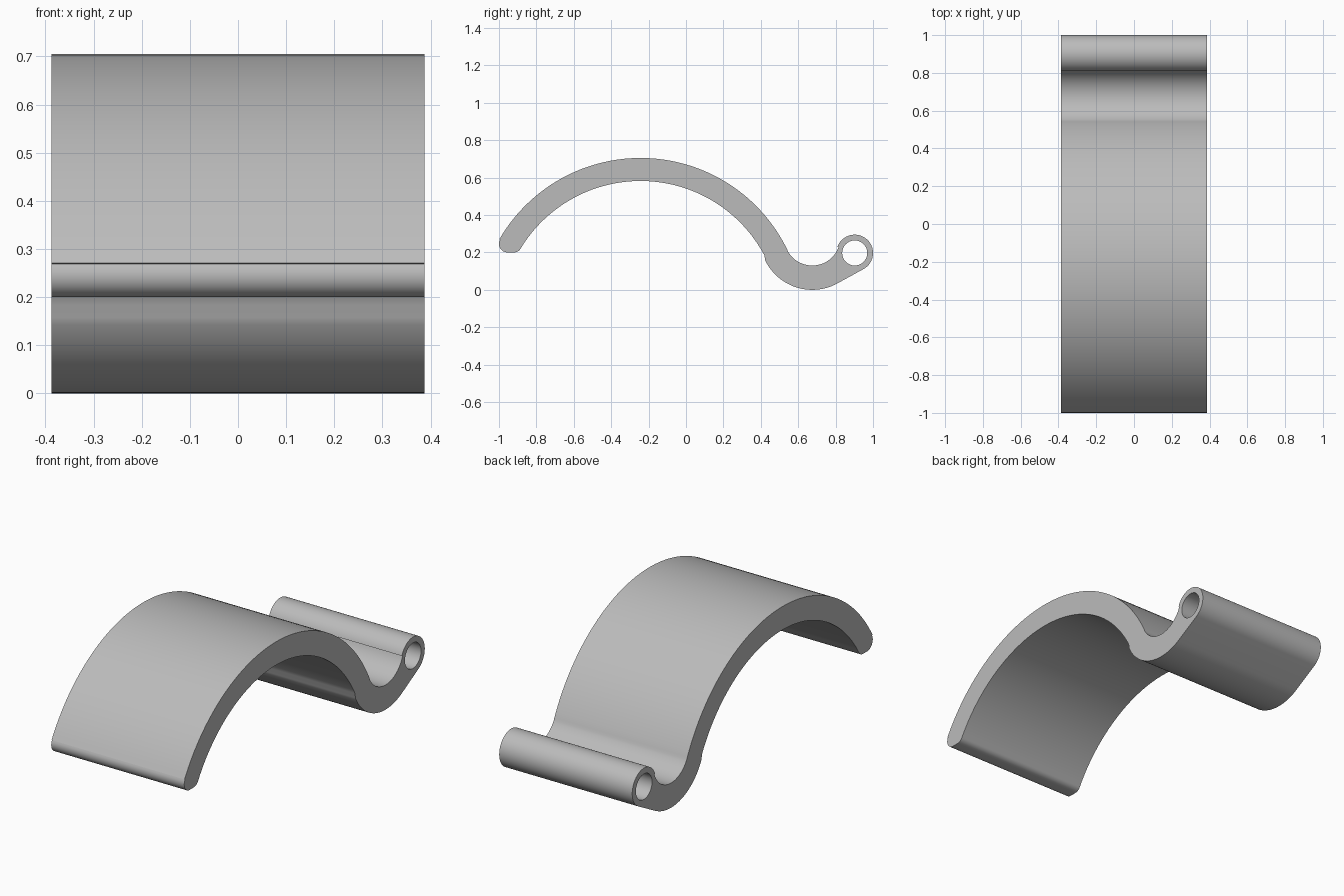
import bpy, bmesh
from math import radians, cos, sin, pi

cube = bpy.data.objects.get("Cube")
if cube:
    bpy.data.objects.remove(cube, do_unlink=True)

HALF_WIDTH = 0.387

steel = bpy.data.materials.new("plain grey")
steel.use_nodes = True
grey = (0.5, 0.5, 0.5, 1.0)
steel.diffuse_color = grey
steel.node_tree.nodes["Principled BSDF"].inputs["Base Color"].default_value = grey

# Centres (y, z) of the arcs that make up the side profile
arch, hook, tube = (-0.243, -0.168), (0.675, 0.28), (0.902, 0.197)
tip_outer, tip_inner = (-0.954, 0.246), (-0.919, 0.24)


def arc(centre, radius, start, end, steps):
    """Points along an arc, angles in degrees."""
    angles = [radians(start + (end - start) * i / steps) for i in range(steps + 1)]
    return [(centre[0] + radius * cos(a), centre[1] + radius * sin(a)) for a in angles]


# Outline: front tip, over the arch, through the hook, round the tube and back
outline = (
    arc(tip_outer, 0.046, -90, -210.2, 12)
    + arc(arch, 0.873, 149.8, 26, 64)
    + arc(hook, 0.15, 206, 340, 28)[1:]
    + arc(tube, 0.098, 160, -61.2, 40)
    + arc(hook, 0.28, -61.2, -154, 28)
    + arc(arch, 0.75, 26, 148.9, 64)[1:]
    + arc(tip_inner, 0.04, -31.1, -90, 8)
)
bore = arc(tube, 0.067, 0, 360, 48)[:-1]

bm = bmesh.new()


def add_wall(points):
    """Sweep a closed loop across the width; return its two rim edge loops."""
    rims = [[bm.verts.new((x, y, z)) for y, z in points] for x in (-HALF_WIDTH, HALF_WIDTH)]
    n = len(points)
    for i in range(n):
        j = (i + 1) % n
        bm.faces.new((rims[0][i], rims[0][j], rims[1][j], rims[1][i]))
    return [[bm.edges.get((r[i], r[(i + 1) % n])) for i in range(n)] for r in rims]


outer_rims = add_wall(outline)
bore_rims = add_wall(bore)

# Side faces with the bore left open
for side in range(2):
    bmesh.ops.triangle_fill(bm, edges=outer_rims[side] + bore_rims[side], use_beauty=True)
bmesh.ops.remove_doubles(bm, verts=bm.verts[:], dist=0.0005)
bmesh.ops.recalc_face_normals(bm, faces=bm.faces[:])

mesh = bpy.data.meshes.new("curved_clip")
bm.to_mesh(mesh)
bm.free()
mesh.materials.append(steel)
clip = bpy.data.objects.new("curved_clip", mesh)
bpy.context.collection.objects.link(clip)

bpy.ops.object.select_all(action="DESELECT")
clip.select_set(True)
bpy.context.view_layer.objects.active = clip
bpy.ops.object.shade_smooth_by_angle(angle=radians(35))
